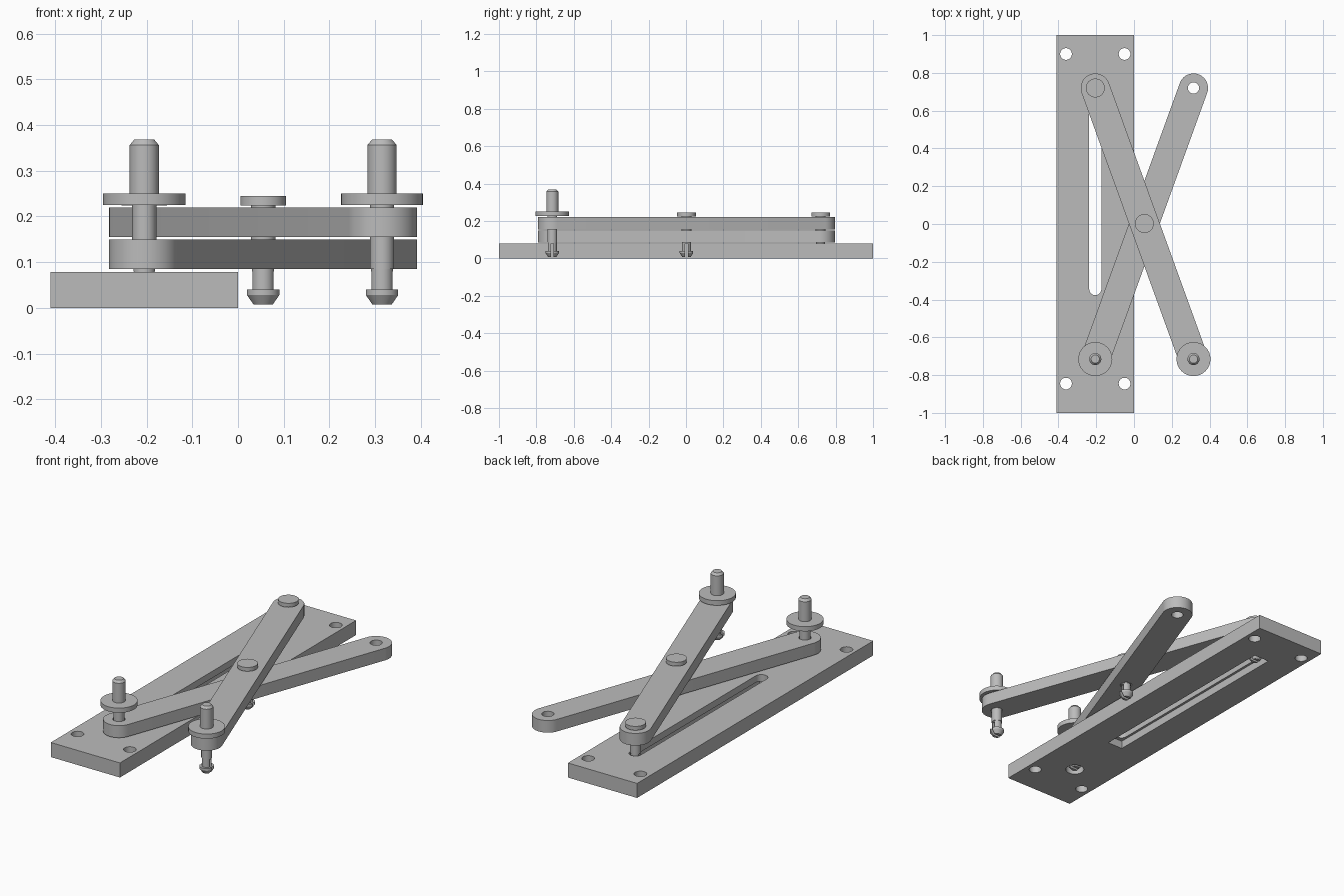
import bpy, bmesh
from math import pi, sin, cos, atan2, radians
from mathutils import Vector

old = bpy.data.objects.get("Cube")
if old:
    bpy.data.objects.remove(old, do_unlink=True)

grey = bpy.data.materials.new("plain grey")
grey.use_nodes = True
grey.diffuse_color = (0.5, 0.5, 0.5, 1)
grey.node_tree.nodes["Principled BSDF"].inputs["Base Color"].default_value = (0.5, 0.5, 0.5, 1)


def make_object(name, bm):
    bmesh.ops.recalc_face_normals(bm, faces=bm.faces)
    mesh = bpy.data.meshes.new(name)
    bm.to_mesh(mesh)
    bm.free()
    mesh.materials.append(grey)
    ob = bpy.data.objects.new(name, mesh)
    bpy.context.collection.objects.link(ob)
    return ob


def prism(name, outline, z0, z1):
    """Extrude a flat outline from z0 to z1."""
    bm = bmesh.new()
    face = bm.faces.new([bm.verts.new((x, y, z0)) for x, y in outline])
    ext = bmesh.ops.extrude_face_region(bm, geom=[face])
    top = [g for g in ext["geom"] if isinstance(g, bmesh.types.BMVert)]
    bmesh.ops.translate(bm, verts=top, vec=(0, 0, z1 - z0))
    return make_object(name, bm)


def rectangle(x0, x1, y0, y1):
    return [(x0, y0), (x1, y0), (x1, y1), (x0, y1)]


def circle(c, r, n=32):
    return [(c[0] + r * cos(2 * pi * i / n), c[1] + r * sin(2 * pi * i / n)) for i in range(n)]


def capsule(p, q, r, n=20):
    """Outline of a bar with round ends centred on p and q."""
    a = atan2(q[1] - p[1], q[0] - p[0])
    pts = []
    for c, start in ((q, a - pi / 2), (p, a + pi / 2)):
        pts += [(c[0] + r * cos(start + pi * i / n), c[1] + r * sin(start + pi * i / n))
                for i in range(n + 1)]
    return pts


def cut(ob, cutters):
    """Subtract each cutter, bake the result and drop the cutters."""
    for c in cutters:
        c.hide_render = True
        mod = ob.modifiers.new("cut", "BOOLEAN")
        mod.operation, mod.solver, mod.object = "DIFFERENCE", "EXACT", c
    dg = bpy.context.evaluated_depsgraph_get()
    dg.update()
    mesh = bpy.data.meshes.new_from_object(ob.evaluated_get(dg))
    ob.modifiers.clear()
    ob.data = mesh
    for c in cutters:
        bpy.data.objects.remove(c, do_unlink=True)


def finish(ob):
    bpy.ops.object.select_all(action="DESELECT")
    ob.select_set(True)
    bpy.context.view_layer.objects.active = ob
    bpy.ops.object.shade_smooth_by_angle(angle=radians(30))


def drill(points, r, z0, z1):
    return [prism("cutter", circle(p, r), z0, z1) for p in points]


# Pivot positions
front_left, front_right = (-0.205, -0.715), (0.315, -0.715)
back_left, back_right = (-0.205, 0.72), (0.315, 0.72)
centre = (0.055, 0.0025)

# Base plate: screw holes, pivot hole, guide slot and recesses underneath
plate = prism("base_plate", rectangle(-0.41, 0, -1, 1), 0, 0.078)
screws = [(x, y) for x in (-0.36, -0.05) for y in (-0.845, 0.9)]
cut(plate, drill(screws, 0.031, -0.1, 0.2)
    + drill([front_left], 0.03, -0.1, 0.2)
    + drill([front_left], 0.046, -0.1, 0.042)
    + [prism("cutter", capsule((-0.205, -0.345), back_left, 0.032), -0.1, 0.2),
       prism("cutter", rectangle(-0.25, -0.16, -0.395, 0.77), -0.1, 0.042)])
finish(plate)

# Crossed arms
for name, p, q, z in (("lower_arm", front_left, back_right, 0.085),
                      ("upper_arm", back_left, front_right, 0.155)):
    arm = prism(name, capsule(p, q, 0.077), z, z + 0.065)
    cut(arm, drill([p, centre, q], 0.03, z - 0.1, z + 0.2))
    finish(arm)


def pin(name, pos, head):
    """Turned pin with a split snap tip; head lists its upper (radius, z) points."""
    profile = [(0, 0.007), (0.022, 0.007), (0.036, 0.028), (0.036, 0.04), (0.024, 0.04),
               (0.024, 0.085), (0.0265, 0.085)] + head
    bm = bmesh.new()
    vs = [bm.verts.new((r, 0, z)) for r, z in profile]
    es = [bm.edges.new(e) for e in zip(vs, vs[1:])]
    bmesh.ops.spin(bm, geom=vs + es, cent=(0, 0, 0), axis=(0, 0, 1),
                   angle=2 * pi, steps=32, use_duplicate=False)
    bmesh.ops.remove_doubles(bm, verts=bm.verts, dist=0.0001)
    bmesh.ops.translate(bm, verts=bm.verts, vec=Vector((*pos, 0)))
    ob = make_object(name, bm)
    x, y = pos
    cut(ob, [prism("cutter", rectangle(x - 0.1, x + 0.1, y - 0.007, y + 0.007), -0.1, 0.08)])
    finish(ob)


# Pins: flat heads on the sliding and centre pivots, collared posts in front
flat_head = [(0.0265, 0.224), (0.05, 0.224), (0.05, 0.245), (0, 0.245)]
post_head = [(0.0265, 0.225), (0.09, 0.225), (0.09, 0.25), (0.032, 0.25),
             (0.032, 0.356), (0.022, 0.368), (0, 0.368)]
pin("sliding_pin", back_left, flat_head)
pin("centre_pin", centre, flat_head)
pin("left_post_pin", front_left, post_head)
pin("right_post_pin", front_right, post_head)
